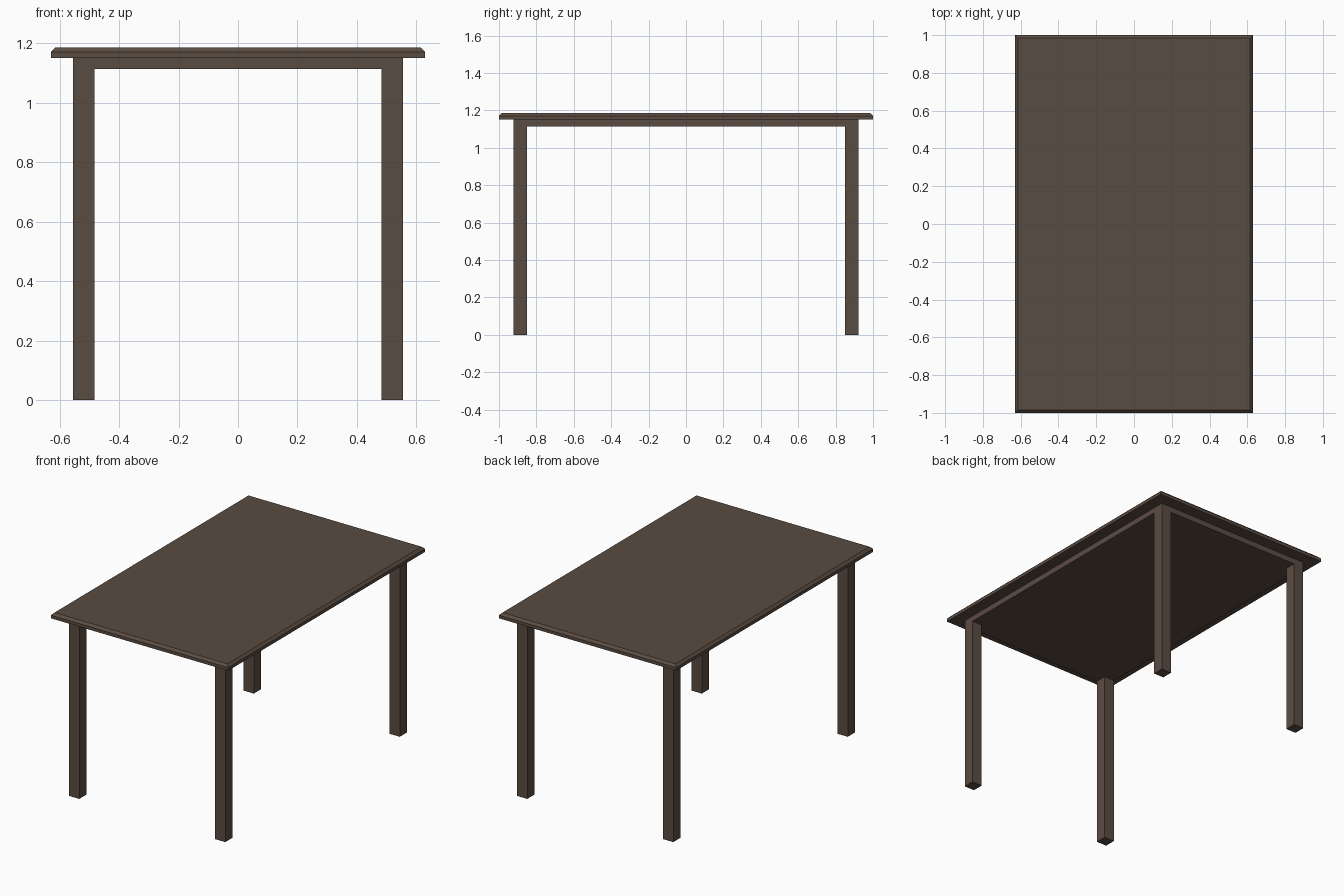
import bpy
import bmesh
from mathutils import Matrix, Vector

if "Cube" in bpy.data.objects:
    bpy.data.objects.remove(bpy.data.objects["Cube"])

wood = bpy.data.materials.new("dark brown wood")
wood.diffuse_color = (0.102, 0.072, 0.054, 1.0)
wood.use_nodes = True
wood.node_tree.nodes["Principled BSDF"].inputs["Base Color"].default_value = wood.diffuse_color


def box(name, lo, hi, top_bevel=0.0):
    """Box between two corners, optionally with its upper rim chamfered."""
    lo, hi = Vector(lo), Vector(hi)
    bm = bmesh.new()
    bmesh.ops.create_cube(bm, size=1.0,
                          matrix=Matrix.Translation((lo + hi) / 2) @ Matrix.Diagonal((*(hi - lo), 1.0)))
    if top_bevel:
        rim = [e for e in bm.edges if all(v.co.z > hi.z - 1e-4 for v in e.verts)]
        bmesh.ops.bevel(bm, geom=rim, offset=top_bevel, segments=1, affect='EDGES')
    mesh = bpy.data.meshes.new(name)
    bm.to_mesh(mesh)
    bm.free()
    mesh.materials.append(wood)
    obj = bpy.data.objects.new(name, mesh)
    bpy.context.collection.objects.link(obj)
    return obj


# Table top with chamfered upper rim
box("table_top", (-0.63, -1.0, 1.151), (0.63, 1.0, 1.186), top_bevel=0.015)

# Solid slab below the top, flush with the outside of the legs
FX, FY, LEG, FRAME_Z = 0.555, 0.922, 0.072, 1.115
box("under_frame", (-FX, -FY, FRAME_Z), (FX, FY, 1.151))

# Four square corner legs
for sx, side in ((-1, "left"), (1, "right")):
    for sy, end in ((-1, "front"), (1, "back")):
        cx, cy, h = sx * (FX - LEG / 2), sy * (FY - LEG / 2), LEG / 2
        box(f"{end}_{side}_leg", (cx - h, cy - h, 0.0), (cx + h, cy + h, FRAME_Z))
